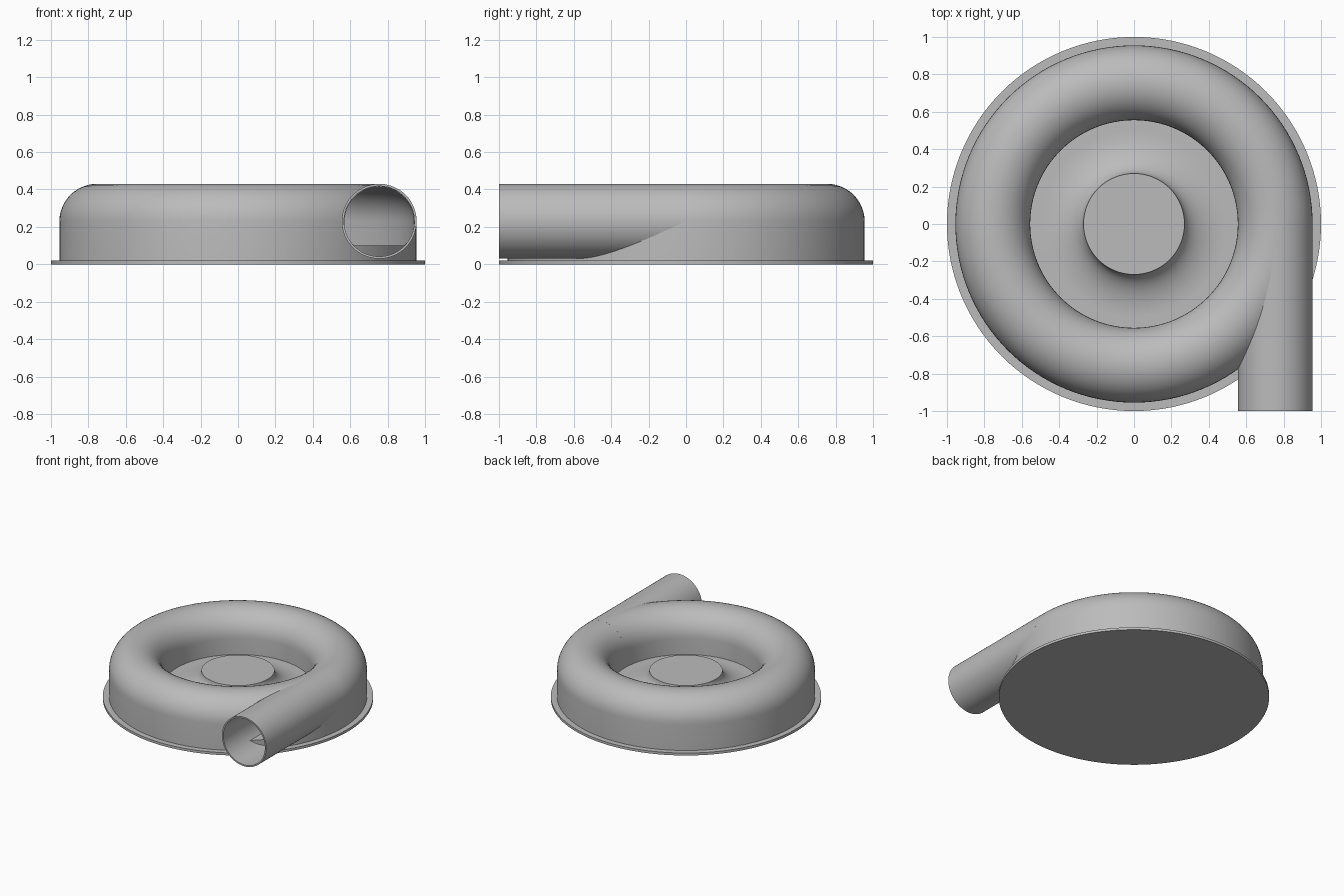
import bpy, bmesh
from math import sin, cos, pi, radians
from mathutils import Matrix, Vector

cube = bpy.data.objects.get("Cube")
if cube:
    bpy.data.objects.remove(cube, do_unlink=True)

SCROLL_R, TUBE_R, MID_Z = 0.755, 0.2, 0.23   # scroll centre line, section radius, height
BORE_R, FLOOR_Z, PLATE_Z = 0.188, 0.1, 0.02

grey = bpy.data.materials.new("light grey metal")
grey.use_nodes = True
colour = (0.5, 0.5, 0.5, 1)
grey.diffuse_color = colour
grey.node_tree.nodes["Principled BSDF"].inputs["Base Color"].default_value = colour


def finish(name, bm):
    """Turn a bmesh into a smooth-shaded object with sharp edges kept."""
    bmesh.ops.remove_doubles(bm, verts=bm.verts, dist=1e-5)
    bmesh.ops.recalc_face_normals(bm, faces=bm.faces)
    mesh = bpy.data.meshes.new(name)
    bm.to_mesh(mesh)
    bm.free()
    mesh.materials.append(grey)
    obj = bpy.data.objects.new(name, mesh)
    bpy.context.collection.objects.link(obj)
    shade(obj)
    return obj


def shade(obj):
    bpy.ops.object.select_all(action='DESELECT')
    obj.select_set(True)
    bpy.context.view_layer.objects.active = obj
    bpy.ops.object.shade_smooth_by_angle(angle=radians(35))


def revolve(name, profile, closed=False, matrix=Matrix(), steps=128):
    """Spin an (r, z) profile about the z axis, then place it."""
    bm = bmesh.new()
    verts = [bm.verts.new((r, 0, z)) for r, z in profile]
    edges = [bm.edges.new(pair) for pair in zip(verts, verts[1:])]
    if closed:
        edges.append(bm.edges.new((verts[-1], verts[0])))
    bmesh.ops.spin(bm, geom=verts + edges, cent=(0, 0, 0), axis=(0, 0, 1),
                   angle=2 * pi, steps=steps, use_merge=True)
    bm.transform(matrix)
    return finish(name, bm)


def arch(radius, bottom):
    """Scroll section: straight sides under a half-round top."""
    n = 24
    top = [(SCROLL_R + radius * cos(pi * i / n), MID_Z + radius * sin(pi * i / n))
           for i in range(n + 1)]
    return [(SCROLL_R - radius, bottom), (SCROLL_R + radius, bottom)] + top


def cut(obj, cutter):
    mod = obj.modifiers.new("cut", 'BOOLEAN')
    mod.operation, mod.solver, mod.object = 'DIFFERENCE', 'EXACT', cutter
    bpy.context.view_layer.objects.active = obj
    bpy.ops.object.modifier_apply(modifier=mod.name)
    bpy.data.objects.remove(cutter, do_unlink=True)


# Round mounting flange
revolve("base_flange", [(0, 0), (1, 0), (1, PLATE_Z), (0, PLATE_Z)])

# Hollow scroll housing
housing = revolve("scroll_housing", arch(TUBE_R, PLATE_Z), closed=True)
cut(housing, revolve("channel_cutter", arch(BORE_R - 0.003, FLOOR_Z), closed=True))

# Opening from the outlet into the scroll, above the channel floor
bm = bmesh.new()
ring = []
for i in range(64):
    a = 2 * pi * i / 64
    ring.append(bm.verts.new((SCROLL_R + BORE_R * cos(a), -1.1,
                              max(FLOOR_Z, MID_Z + BORE_R * sin(a)))))
bmesh.ops.remove_doubles(bm, verts=ring, dist=1e-5)
# keep only the corners of the flat floor of the opening
low = sorted((v for v in bm.verts if v.co.z < FLOOR_Z + 1e-4), key=lambda v: v.co.x)
bmesh.ops.delete(bm, geom=low[1:-1], context='VERTS')
section = sorted(bm.verts, key=lambda v: Vector((v.co.x - SCROLL_R, v.co.z - MID_Z)).angle_signed(Vector((0, -1))))
face = bm.faces.new(section)
extruded = bmesh.ops.extrude_face_region(bm, geom=[face])["geom"]
bmesh.ops.translate(bm, vec=(0, 1.1, 0),
                    verts=[g for g in extruded if isinstance(g, bmesh.types.BMVert)])
cut(housing, finish("opening_cutter", bm))
shade(housing)

# Straight outlet pipe, leaving the scroll at a tangent
placing = Matrix.Translation((SCROLL_R, 0, MID_Z)) @ Matrix.Rotation(pi / 2, 4, 'X')
revolve("outlet_pipe", [(BORE_R, 0), (TUBE_R, 0), (TUBE_R, 1), (BORE_R, 1)],
        closed=True, matrix=placing, steps=64)

# Central hub flaring down to the floor
flare = [(0.5 - 0.23 * cos(pi * i / 32), MID_Z - 0.13 * sin(pi * i / 32)) for i in range(17)]
revolve("centre_hub", [(0, MID_Z)] + flare + [(SCROLL_R - TUBE_R + 0.005, FLOOR_Z)])
